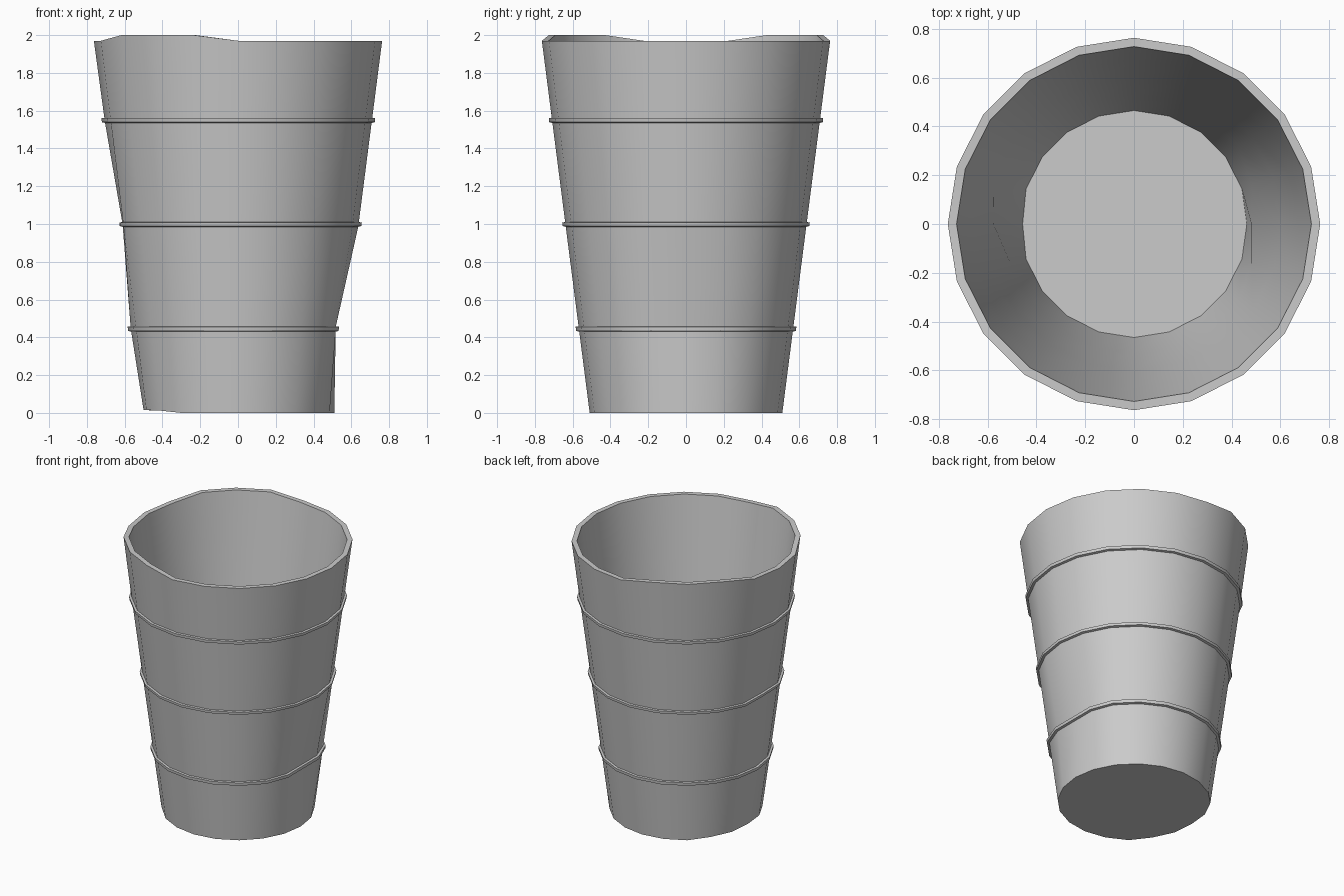
import bpy, bmesh
from math import sin, cos, radians

if "Cube" in bpy.data.objects:
    bpy.data.objects.remove(bpy.data.objects["Cube"])

SIDES = 20
WALL = 0.036


def radius(z):
    # straight taper of the undamaged cup
    return 0.51 + 0.1285 * z


def dent(z, heights, limits):
    # interpolate the sideways limit of a flattened area
    for (z0, z1), (a, b) in zip(zip(heights, heights[1:]), zip(limits, limits[1:])):
        if z0 <= z <= z1:
            return a + (b - a) * (z - z0) / (z1 - z0)
    return limits[-1]


def point(angle, z, offset, rim=False, base=False):
    r = radius(z) + offset
    x, y = r * cos(radians(angle)), r * sin(radians(angle))
    # squashed right side near the base, left side near the middle
    right = dent(z, (0, .43, .46, .985, 1.01, 2), (.512, .517, .518, .641, .65, .8))
    left = dent(z, (0, .43, .46, .985, 1.01, 1.53, 2), (.50, .57, .573, .61, .613, .703, .77))
    x = max(-left - offset, min(right + offset, x))
    turn = abs(180 - angle)
    if rim and 30 < turn < 80:
        z += 0.03
    if base and turn < 40:
        z += 0.015 if turn < 25 else 0.012
    return x, y, z


# outside profile with three stepped bands, then rim and inside
profile = [(0.0, 0)]
for low, high in ((.43, .458), (.985, 1.01), (1.535, 1.562)):
    profile += [(low, 0), (low + .004, .016), (high - .002, .016), (high, 0)]
profile += [(1.97, 0)]
profile += [(z, -WALL) for z in (1.97, 1.55, 1.0, .445)]
profile += [(.04, -.05)]

bm = bmesh.new()
rings = []
for z, offset in profile:
    rings.append([bm.verts.new(point(i * 360 / SIDES, z, offset, z > 1.9, z == 0))
                  for i in range(SIDES)])
for a, b in zip(rings, rings[1:]):
    for i in range(SIDES):
        j = (i + 1) % SIDES
        bm.faces.new((a[i], a[j], b[j], b[i]))
# underside and inner floor
bm.faces.new(rings[0][::-1])
bm.faces.new(rings[-1])
bmesh.ops.recalc_face_normals(bm, faces=bm.faces)

mesh = bpy.data.meshes.new("dented_cup")
bm.to_mesh(mesh)
bm.free()
cup = bpy.data.objects.new("dented_cup", mesh)
bpy.context.collection.objects.link(cup)
bpy.context.view_layer.objects.active = cup
cup.select_set(True)
bpy.ops.object.shade_smooth_by_angle(angle=radians(30))
